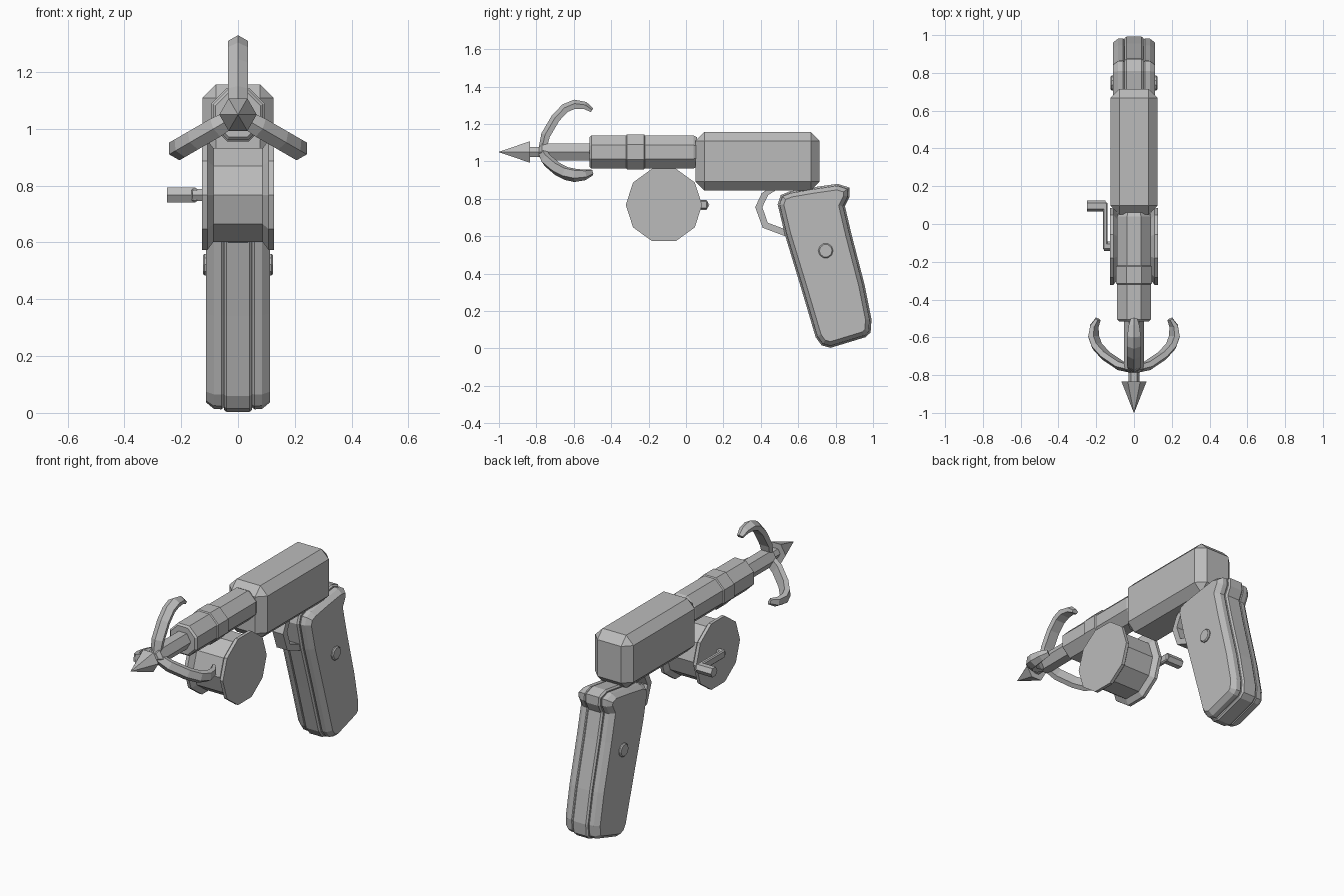
import bpy, bmesh, math
from mathutils import Vector, Matrix

if "Cube" in bpy.data.objects:
    bpy.data.objects.remove(bpy.data.objects["Cube"])

metal = bpy.data.materials.new("grey_metal")
metal.diffuse_color = (0.5, 0.5, 0.5, 1)
metal.use_nodes = True
metal.node_tree.nodes["Principled BSDF"].inputs["Base Color"].default_value = metal.diffuse_color


def finish(name, bm):
    bmesh.ops.recalc_face_normals(bm, faces=bm.faces)
    me = bpy.data.meshes.new(name)
    bm.to_mesh(me)
    bm.free()
    me.materials.append(metal)
    ob = bpy.data.objects.new(name, me)
    bpy.context.collection.objects.link(ob)
    return ob


def loft(name, rings):
    """Bridge equal-length rings of points and cap both ends."""
    bm = bmesh.new()
    vs = [[bm.verts.new(p) for p in ring] for ring in rings]
    n = len(vs[0])
    for a, b in zip(vs, vs[1:]):
        for i in range(n):
            j = (i + 1) % n
            bm.faces.new((a[i], a[j], b[j], b[i]))
    bm.faces.new(vs[0])
    bm.faces.new(vs[-1])
    return finish(name, bm)


def lathe(name, profile, sides, centre, axis, phase=0.0):
    """Turn (position, radius) pairs about a line parallel to x or y."""
    rings = []
    for pos, r in profile:
        ring = []
        for i in range(sides):
            t = phase + 2 * math.pi * i / sides
            u, w = r * math.cos(t), r * math.sin(t)
            if axis == 'y':
                ring.append((centre[0] + u, pos, centre[1] + w))
            else:
                ring.append((pos, centre[0] + u, centre[1] + w))
        rings.append(ring)
    return loft(name, rings)


def box(name, lo, hi, bevel):
    bm = bmesh.new()
    bmesh.ops.create_cube(bm, size=1)
    for v in bm.verts:
        v.co = [(l + h) / 2 + c * (h - l) for l, h, c in zip(lo, hi, v.co)]
    bmesh.ops.bevel(bm, geom=bm.edges[:], offset=bevel, segments=1, affect='EDGES')
    return finish(name, bm)


def inset(outline, d):
    """Move every edge of a counter-clockwise outline inward by d."""
    out = []
    for i, p in enumerate(outline):
        p = Vector(p)
        e1 = (p - Vector(outline[i - 1])).normalized()
        e2 = (Vector(outline[(i + 1) % len(outline)]) - p).normalized()
        n1, n2 = Vector((-e1.y, e1.x)), Vector((-e2.y, e2.x))
        out.append(p + (n1 + n2) * d / (1 + n1.dot(n2)))
    return out


# Receiver
box("receiver", (-0.125, 0.05, 0.845), (0.125, 0.715, 1.157), 0.048)

# Octagonal barrel with a raised band, and the shaft with its point
Z = 1.05
barrel = [(-0.515, 0.06), (-0.515, 0.085), (-0.505, 0.096), (-0.32, 0.096),
          (-0.315, 0.102), (-0.225, 0.102), (-0.22, 0.096), (0.04, 0.096), (0.06, 0.085)]
lathe("barrel", barrel, 8, (0, Z), 'y', math.pi / 8)
lathe("shaft", [(-0.85, 0.03), (-0.785, 0.03), (-0.77, 0.053), (-0.48, 0.053)], 6, (0, Z), 'y')
lathe("spear_point", [(-1.0, 0.001), (-0.835, 0.066)], 6, (0, Z), 'y')

# Three curved hooks
path = [(-0.77, 0.0), (-0.748, 0.09), (-0.695, 0.18), (-0.645, 0.232),
        (-0.595, 0.253), (-0.54, 0.247), (-0.503, 0.222)]
size = [0.8, 1, 1, 1, 1, 0.8, 0.5]
section = [(0, 0.027), (0.036, 0.006), (0.03, -0.022), (-0.03, -0.022), (-0.036, 0.006)]
for k in range(3):
    turn = Matrix.Rotation(math.radians(120 * k), 3, 'Y')
    rings = []
    for i, (y, r) in enumerate(path):
        a, b = path[max(i - 1, 0)], path[min(i + 1, len(path) - 1)]
        t = Vector((b[0] - a[0], b[1] - a[1])).normalized()
        ring = []
        for side, out in section:
            p = Vector((side * size[i], y - t.y * out * size[i], r + t.x * out * size[i]))
            ring.append(turn @ p + Vector((0, 0, Z)))
        rings.append(ring)
    loft("hook_%d" % (k + 1), rings)

# Ten-sided reel with flanges
reel = [(-0.127, 0.204), (-0.108, 0.204), (-0.087, 0.174),
        (0.087, 0.174), (0.108, 0.204), (0.127, 0.204)]
C = (-0.118, 0.767)
lathe("reel", reel, 10, C, 'x')

# Crank on the left of the reel
lathe("crank_axle", [(-0.16, 0.025), (-0.12, 0.025)], 6, C, 'x')
box("crank_arm", (-0.165, -0.135, 0.744), (-0.14, 0.115, 0.79), 0.006)
lathe("crank_handle", [(-0.25, 0.03), (-0.15, 0.03)], 6, (0.095, 0.767), 'x')

# Grip: core plate with a bevelled scale on each side
outline = [(0.49, 0.77), (0.528, 0.61), (0.61, 0.34), (0.693, 0.06), (0.725, 0.016),
           (0.773, 0.003), (0.96, 0.06), (0.987, 0.085), (0.992, 0.155), (0.955, 0.34),
           (0.885, 0.61), (0.85, 0.76), (0.875, 0.81), (0.873, 0.86), (0.81, 0.88),
           (0.67, 0.86), (0.555, 0.84), (0.507, 0.82)]


def grip_ring(x, d):
    return [(x, p[0], p[1]) for p in inset(outline, d)]


loft("grip_core", [grip_ring(-0.05, 0.008), grip_ring(-0.04, 0),
                   grip_ring(0.04, 0), grip_ring(0.05, 0.008)])
for s, label in ((-1, "left"), (1, "right")):
    loft("grip_scale_" + label, [grip_ring(s * x, d) for x, d in
                                 ((0.045, 0.02), (0.058, 0.009), (0.085, 0.011), (0.112, 0.032))])
    lathe("grip_pin_" + label, [(s * 0.1, 0.04), (s * 0.118, 0.04), (s * 0.124, 0.034)],
          10, (0.747, 0.522), 'x')

# Trigger guard band
outer = [(0.45, 0.86), (0.405, 0.83), (0.37, 0.755), (0.41, 0.645), (0.53, 0.6)]
inner = [(0.48, 0.845), (0.44, 0.82), (0.408, 0.755), (0.437, 0.672), (0.535, 0.635)]
loft("trigger_guard", [[(-0.035, *o), (0.035, *o), (0.035, *i), (-0.035, *i)]
                       for o, i in zip(outer, inner)])
